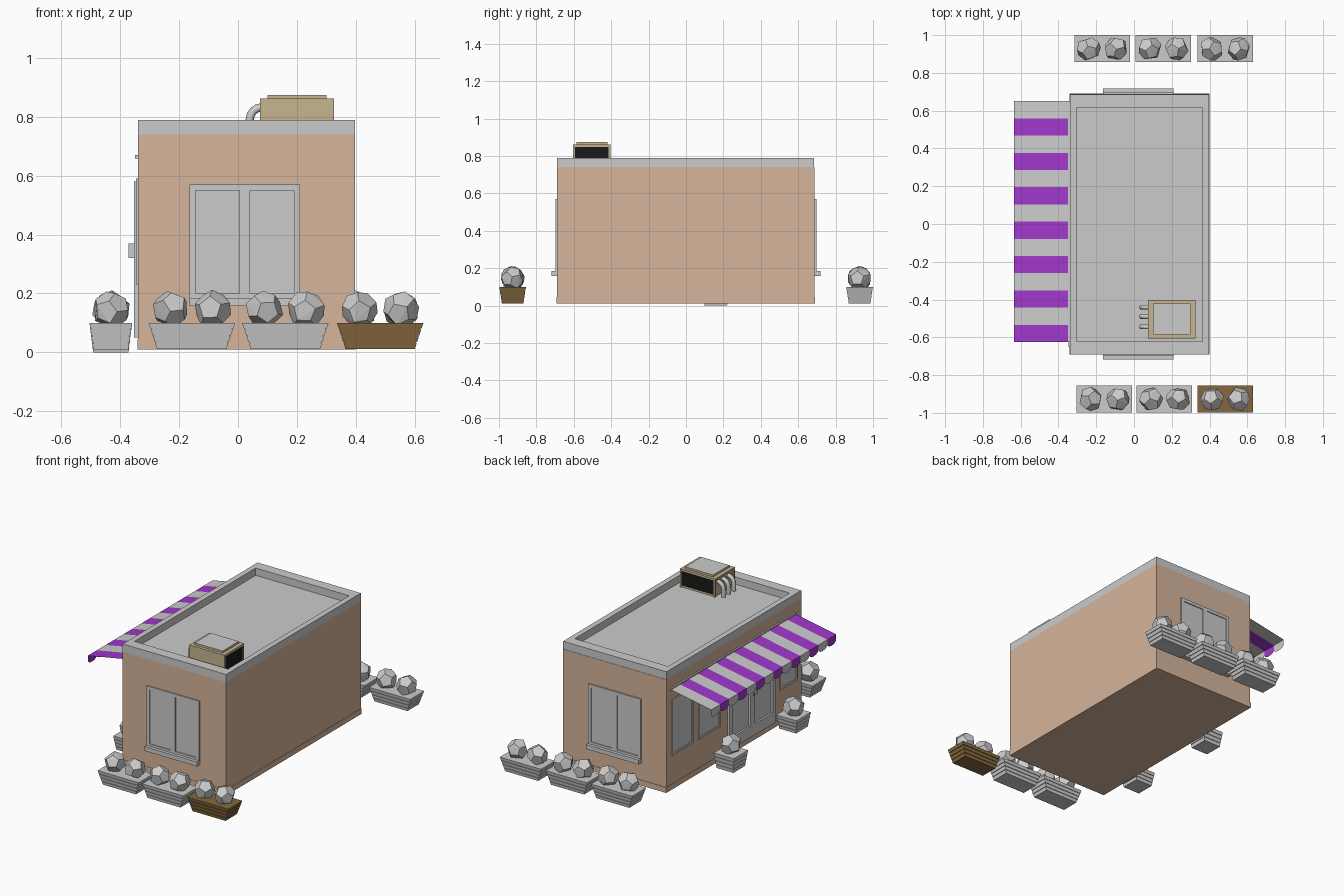
import bpy, bmesh, math, random
from mathutils import Vector, Euler

if "Cube" in bpy.data.objects:
    bpy.data.objects.remove(bpy.data.objects["Cube"])

random.seed(4)


def material(name, rgb):
    m = bpy.data.materials.new(name)
    m.diffuse_color = (*rgb, 1)
    m.use_nodes = True
    m.node_tree.nodes["Principled BSDF"].inputs["Base Color"].default_value = m.diffuse_color
    return m


WALL = material("wall_tan", (0.67, 0.46, 0.33))
BEIGE = material("unit_beige", (0.58, 0.46, 0.28))
BLACK = material("vent_black", (0.01, 0.01, 0.01))
PURPLE = material("awning_purple", (0.35, 0.04, 0.60))
WOOD = material("planter_wood", (0.24, 0.14, 0.05))


def add(name, bm, mat=None):
    me = bpy.data.meshes.new(name)
    bm.to_mesh(me)
    bm.free()
    ob = bpy.data.objects.new(name, me)
    bpy.context.collection.objects.link(ob)
    if mat:
        me.materials.append(mat)
    return ob


def put_box(bm, x0, x1, y0, y1, z0, z1):
    vs = bmesh.ops.create_cube(bm, size=1)["verts"]
    for v in vs:
        v.co = Vector(((x0 + x1) / 2 + v.co.x * abs(x1 - x0),
                       (y0 + y1) / 2 + v.co.y * abs(y1 - y0),
                       (z0 + z1) / 2 + v.co.z * abs(z1 - z0)))
    return vs


def box(name, *dims, mat=None):
    bm = bmesh.new()
    put_box(bm, *dims)
    return add(name, bm, mat)


# Walls and low plinth
X0, X1, Y = -0.34, 0.398, 0.69
box("walls", X0, X1, -Y, Y - 0.003, 0.01, 0.74, mat=WALL)
box("plinth", X0 - 0.002, X1 + 0.002, -Y - 0.002, Y, 0.01, 0.045, mat=WALL)

# Roof with raised parapet: inset the top, then sink it
bm = bmesh.new()
put_box(bm, X0, X1, -Y, Y - 0.005, 0.74, 0.79)
bm.normal_update()
top = [f for f in bm.faces if f.normal.z > 0.9]
top = bmesh.ops.extrude_discrete_faces(bm, faces=top)["faces"]
c = top[0].calc_center_median()
for v in top[0].verts:
    v.co.x = c.x + (v.co.x - c.x) * 0.905
    v.co.y = c.y + (v.co.y - c.y) * 0.90
top = bmesh.ops.extrude_discrete_faces(bm, faces=top)["faces"]
for v in top[0].verts:
    v.co.z = 0.743
add("roof_parapet", bm)


# Wall-mounted parts: u runs along the wall, d is the distance out from it
def wall_box(bm, wall, u0, u1, z0, z1, d0, d1):
    if wall == "left":
        put_box(bm, X0 - d1, X0 - d0, u0, u1, z0, z1)
    else:
        s = -1 if wall == "front" else 1
        put_box(bm, u0, u1, s * (Y + d0), s * (Y + d1), z0, z1)


def framed_panel(name, wall, u0, u1, z0, z1, bar, depth, leaves=1, gap=0.035, low=None):
    low = low or bar
    bm = bmesh.new()
    wall_box(bm, wall, u0, u1, z1 - bar, z1, -0.01, depth)
    wall_box(bm, wall, u0, u1, z0, z0 + low, -0.01, depth)
    wall_box(bm, wall, u0, u0 + bar, z0 + low, z1 - bar, -0.01, depth)
    wall_box(bm, wall, u1 - bar, u1, z0 + low, z1 - bar, -0.01, depth)
    if leaves == 2:
        m = (u0 + u1) / 2
        wall_box(bm, wall, m - gap / 2, m + gap / 2, z0 + low, z1 - bar, -0.01, depth)
    add(name + "_frame", bm)
    bm = bmesh.new()
    wall_box(bm, wall, u0 + bar, u1 - bar, z0 + low, z1 - bar, -0.01, 0.002)
    add(name + "_glass", bm)


# Front and back windows with sills
for w in ("front", "back"):
    framed_panel(w + "_window", w, -0.165, 0.21, 0.18, 0.57, 0.02, 0.008, 2)
    bm = bmesh.new()
    wall_box(bm, w, -0.165, 0.21, 0.157, 0.185, -0.01, 0.028)
    add(w + "_window_sill", bm)

# Shop side: windows, double door, handles
for i, (a, b) in enumerate(((0.42, 0.63), (0.14, 0.36), (-0.65, -0.47))):
    framed_panel(f"shop_window_{i}", "left", a, b, 0.23, 0.59, 0.014, 0.006)
framed_panel("shop_door", "left", -0.41, 0.06, 0.05, 0.58, 0.03, 0.014, 2, 0.05, 0.07)
for s in (-1, 1):
    bm = bmesh.new()
    u = -0.175 + s * 0.015
    wall_box(bm, "left", u - 0.006, u + 0.006, 0.32, 0.37, 0.014, 0.032)
    add("door_handle", bm)

# Striped awning with rounded valance flaps
N, A0, A1 = 14, -0.625, 0.65
STEP = (A1 - A0) / N
for parity, mat in ((0, PURPLE), (1, None)):
    bm = bmesh.new()
    for i in range(parity, N, 2):
        ya, yb = A0 + i * STEP, A0 + (i + 1) * STEP
        a, b, c2, d = [bm.verts.new(p) for p in (
            (X0, ya, 0.665), (X0, yb, 0.665), (-0.635, yb, 0.61), (-0.635, ya, 0.61))]
        bm.faces.new((a, d, c2, b))
        r, ym = STEP / 2, (ya + yb) / 2
        arc = [bm.verts.new((-0.635, ym - r * math.cos(t), 0.578 - 0.023 * math.sin(t)))
               for t in [math.pi * k / 6 for k in range(7)]]
        bm.faces.new([d] + arc + [c2])
    add("awning_stripes_" + ("purple" if mat else "grey"), bm, mat)
box("awning_rail", X0 - 0.01, X0, A0, A1, 0.658, 0.67)

# Rooftop cooling unit
box("cooler_body", 0.08, 0.32, -0.60, -0.41, 0.743, 0.853, mat=BEIGE)
box("cooler_rim", 0.075, 0.326, -0.605, -0.403, 0.85, 0.862, mat=BEIGE)
bm = bmesh.new()
for x in (0.075, 0.316):
    for y in (-0.605, -0.413):
        put_box(bm, x, x + 0.01, y, y + 0.01, 0.743, 0.85)
add("cooler_posts", bm, BEIGE)
box("cooler_lid", 0.10, 0.30, -0.585, -0.42, 0.86, 0.873, mat=BEIGE)
box("cooler_lid_top", 0.10, 0.30, -0.585, -0.42, 0.873, 0.875)
box("cooler_side_vent", 0.319, 0.323, -0.593, -0.415, 0.755, 0.848, mat=BLACK)
box("cooler_back_vent", 0.09, 0.312, -0.411, -0.407, 0.755, 0.848, mat=BLACK)
box("cooler_front_panel", 0.085, 0.316, -0.604, -0.59, 0.743, 0.85, mat=BEIGE)

# Three bent pipes
for y in (-0.44, -0.49, -0.545):
    path = [(0.04, 0.743)] + [(0.08 - 0.04 * math.cos(t), 0.79 + 0.042 * math.sin(t))
                              for t in [math.pi / 2 * k / 4 for k in range(5)]]
    cu = bpy.data.curves.new("cooler_pipe", "CURVE")
    cu.dimensions = "3D"
    cu.bevel_depth = 0.014
    cu.bevel_resolution = 1
    sp = cu.splines.new("POLY")
    sp.points.add(len(path) - 1)
    for p, (x, z) in zip(sp.points, path):
        p.co = (x, y, z, 1)
    bpy.context.collection.objects.link(bpy.data.objects.new("cooler_pipe", cu))


# Tapered slatted planters holding faceted shrubs
def planter(name, x, y, half, base, zb, shrubs, mat=None):
    bm = bmesh.new()
    ztop, n, gap = 0.103, 4, 0.003
    h = (ztop - zb) / n

    def frustum(z0, z1, shrink):
        for v in put_box(bm, -1, 1, -1, 1, z0, z1):
            t = (v.co.z - zb) / (ztop - zb)
            v.co.x = x + v.co.x * (base[0] + (half[0] - base[0]) * t - shrink)
            v.co.y = y + v.co.y * (base[1] + (half[1] - base[1]) * t - shrink)
    for i in range(n):
        frustum(zb + i * h, zb + (i + 1) * h - gap, 0)
    frustum(zb + 0.002, ztop - 0.006, 0.004)
    add(name, bm, mat)
    for sx in shrubs:
        # Dodecahedron: hull of the icosahedron's face centres
        ico = bmesh.new()
        bmesh.ops.create_icosphere(ico, subdivisions=1, radius=1)
        pts = [f.calc_center_median().normalized() for f in ico.faces]
        ico.free()
        rot = Euler([random.uniform(0, 6) for _ in range(3)]).to_matrix()
        bm = bmesh.new()
        for p in pts:
            q = rot @ p * 0.064 * random.uniform(0.95, 1.05)
            bm.verts.new(q + Vector((x + sx, y, 0.146)))
        bmesh.ops.convex_hull(bm, input=bm.verts[:])
        add(name + "_shrub", bm)


for side, y, xs in (("front", -0.927, (-0.157, 0.161, 0.483)),
                    ("back", 0.928, (-0.168, 0.155, 0.483))):
    for i, x in enumerate(xs):
        brown = WOOD if side == "front" and i == 2 else None
        planter(f"{side}_planter_{i}", x, y, (0.148, 0.072), (0.118, 0.058),
                0.012, (-0.072, 0.072), brown)
for i, (y, zb) in enumerate(((0.16, 0.0), (-0.48, 0.01))):
    planter(f"door_planter_{i}", -0.432, y, (0.073, 0.073), (0.06, 0.06), zb, (0,))
